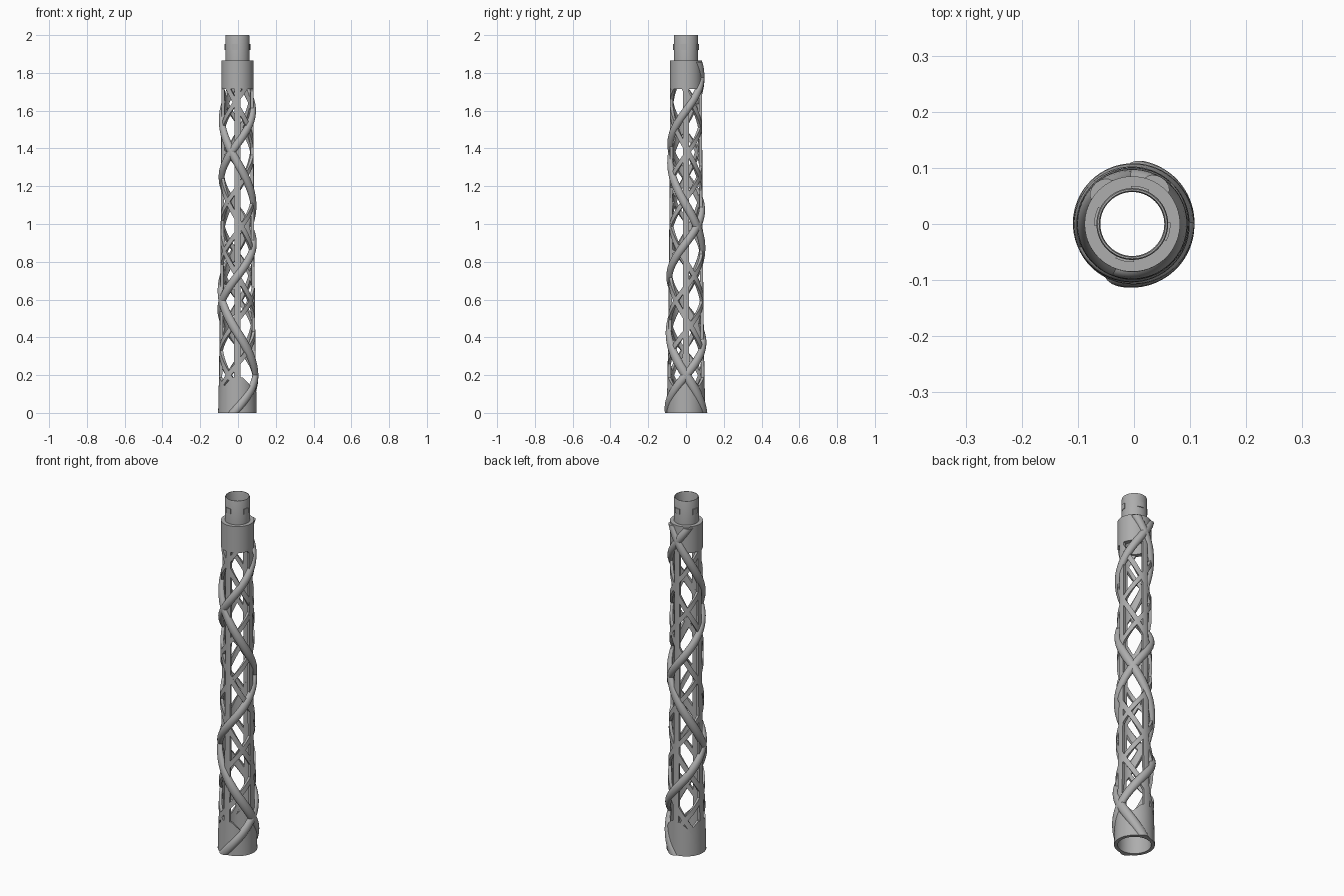
import bpy, bmesh
from math import sin, cos, pi, tau, radians, asin

cube = bpy.data.objects.get("Cube")
if cube:
    bpy.data.objects.remove(cube)

grey = bpy.data.materials.new("matte_grey")
grey.use_nodes = True
colour = (0.42, 0.42, 0.42, 1)
grey.diffuse_color = colour
grey.node_tree.nodes["Principled BSDF"].inputs["Base Color"].default_value = colour

TOP = 1.865


def taper(z):
    """Extra radius of the whole tube, widening towards the base."""
    return 0.016 * max(0, 1 - z / TOP) ** 2


def finish(name, bm):
    bmesh.ops.recalc_face_normals(bm, faces=bm.faces)
    mesh = bpy.data.meshes.new(name)
    bm.to_mesh(mesh)
    bm.free()
    mesh.materials.append(grey)
    ob = bpy.data.objects.new(name, mesh)
    ob.location.x = -0.003
    bpy.context.collection.objects.link(ob)
    bpy.ops.object.select_all(action="DESELECT")
    ob.select_set(True)
    bpy.context.view_layer.objects.active = ob
    bpy.ops.object.shade_smooth_by_angle(angle=radians(35))
    return ob


def bridge(bm, rings, closed):
    n = len(rings[0])
    pairs = list(zip(rings, rings[1:])) + ([(rings[-1], rings[0])] if closed else [])
    for a, b in pairs:
        for i in range(n):
            j = (i + 1) % n
            bm.faces.new((a[i], a[j], b[j], b[i]))
    if not closed:
        bm.faces.new(rings[0])
        bm.faces.new(rings[-1])


def lathe(name, profile, shape=None, segments=72):
    """Closed (radius, height) profile turned about the axis."""
    bm = bmesh.new()
    rings = []
    for k in range(segments):
        a = tau * k / segments
        ring = []
        for r, z in profile:
            h = shape(a, z) if shape else z
            ring.append(bm.verts.new((r * cos(a), r * sin(a), h)))
        rings.append(ring)
    bridge(bm, rings, True)
    return finish(name, bm)


def strand(name, section, angle, turns_per_unit, z0, z1, steps, tapered=True):
    """Sweep a horizontal (radius, angle) section up the tube, twisting."""
    bm = bmesh.new()
    rings = []
    for k in range(steps + 1):
        z = z0 + (z1 - z0) * k / steps
        grow = taper(z) if tapered else 0
        base = angle + tau * turns_per_unit * z
        rings.append([bm.verts.new(((r + grow) * cos(base + a), (r + grow) * sin(base + a), z))
                      for r, a in section])
    bridge(bm, rings, False)
    return finish(name, bm)


def band(r_in, r_out, half, n=4):
    """Curved rectangular section."""
    arc = [-half + 2 * half * i / n for i in range(n + 1)]
    return [(r_out, a) for a in arc] + [(r_in, a) for a in reversed(arc)]


# Rounded section of the two heavy strands, flattened on the bore side
heavy = [(max(0.069, 0.078 + 0.020 * cos(t)), 0.32 * sin(t))
         for t in (tau * i / 20 for i in range(20))]
light = band(0.069, 0.085, 0.17)


# Base sleeve, its rim dipping between the upright bars
def notched(a, z):
    if z < 0.15:
        return z
    return z - 0.045 * max(0, 1 - abs((a % (pi / 2)) - pi / 4) / 0.5)


lathe("base_sleeve", [(0.084, 0), (0.102, 0), (0.101, 0.05), (0.098, 0.188), (0.083, 0.188)], notched)

# Collar and hollow neck
lathe("collar_and_neck", [
    (0.059, 1.715), (0.085, 1.715), (0.085, TOP), (0.064, TOP),
    (0.064, 1.994), (0.062, 2.0), (0.059, 2.0), (0.057, 1.99), (0.057, 1.73)])

# Upright bars, running down inside the sleeve as ribs
for i, side in enumerate(("left", "back", "right", "front")):
    strand(side + "_bar", band(0.069, 0.085, 0.18), i * pi / 2, 0, 0.01, 1.73, 40)

# Crossing helices: one heavy and two light strands in each direction
for hand, pitch in (("rising", 0.70), ("falling", -0.90)):
    start = -tau * 0.2 / pitch
    strand(hand + "_heavy_strand", heavy, start, 1 / pitch, 0, TOP - 0.008, 170)
    for i in (1, 2):
        strand(f"{hand}_light_strand_{i}", light, start + i * tau / 3, 1 / pitch, 0.12, 1.73, 150)

# Locking lugs on the neck
for i in range(4):
    strand(f"neck_lug_{i + 1}", band(0.062, 0.068, 0.25), radians(-102) + i * pi / 2,
           0, 1.922, 1.952, 1, tapered=False)
